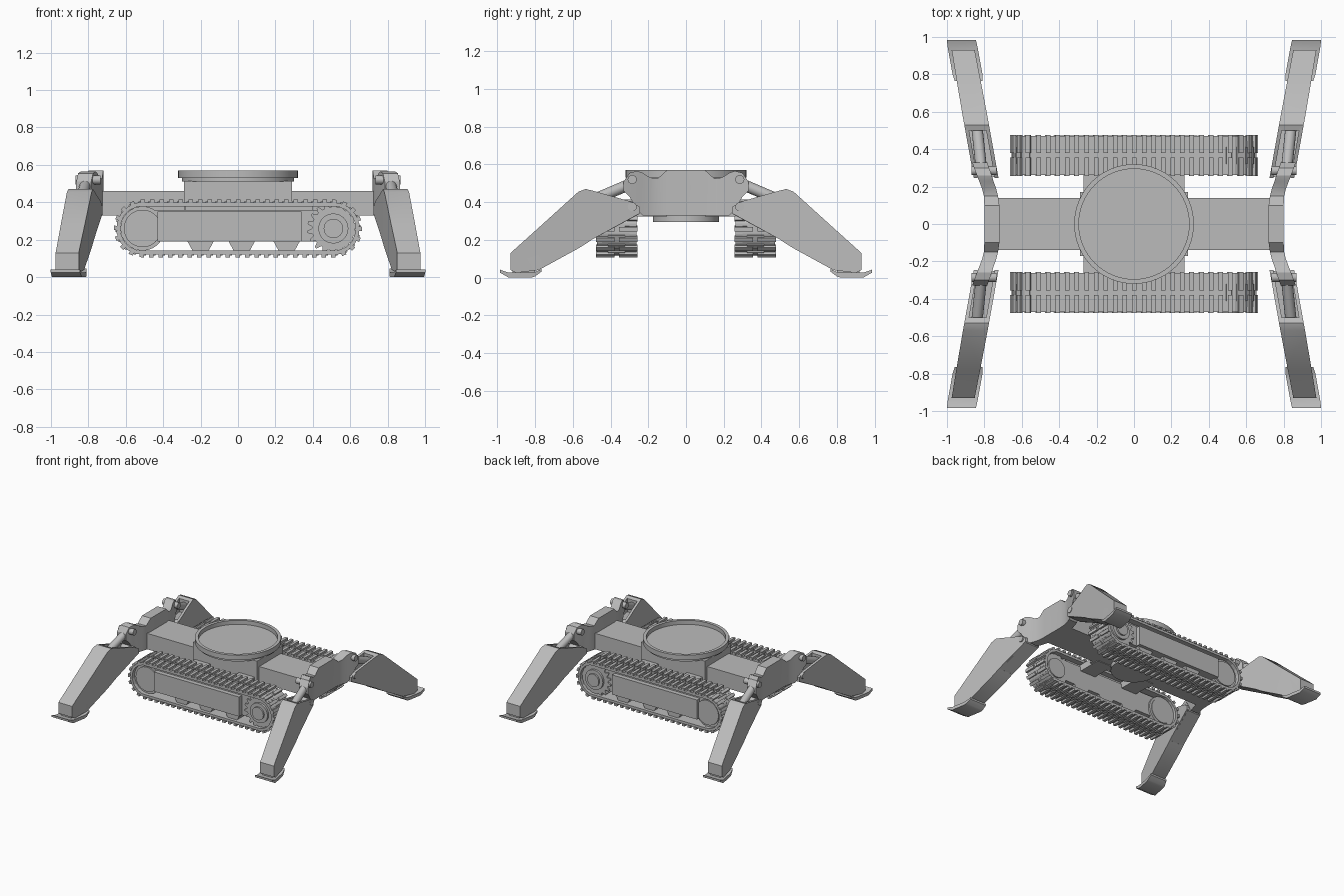
import bpy, bmesh, math
from mathutils import Matrix, Vector

cube = bpy.data.objects.get("Cube")
if cube:
    bpy.data.objects.remove(cube, do_unlink=True)

grey = bpy.data.materials.new("plain_grey")
grey.use_nodes = True
COLOUR = (0.5, 0.5, 0.5, 1)
grey.diffuse_color = COLOUR
grey.node_tree.nodes["Principled BSDF"].inputs["Base Color"].default_value = COLOUR


def finish(name, bm):
    bmesh.ops.recalc_face_normals(bm, faces=bm.faces)
    mesh = bpy.data.meshes.new(name)
    bm.to_mesh(mesh)
    bm.free()
    mesh.materials.append(grey)
    mesh.shade_smooth()
    mesh.set_sharp_from_angle(angle=math.radians(32))
    obj = bpy.data.objects.new(name, mesh)
    bpy.context.collection.objects.link(obj)
    return obj


def add_box(bm, lo, hi, frame=Matrix()):
    lo, hi = Vector(lo), Vector(hi)
    size = Matrix.Diagonal((*(hi - lo), 1))
    bmesh.ops.create_cube(bm, size=1, matrix=frame @ Matrix.Translation((lo + hi) / 2) @ size)


def box(name, lo, hi):
    bm = bmesh.new()
    add_box(bm, lo, hi)
    return finish(name, bm)


def rod(name, a, b, radius, sides=32):
    a, b = Vector(a), Vector(b)
    bm = bmesh.new()
    turn = (b - a).to_track_quat('Z', 'Y').to_matrix().to_4x4()
    bmesh.ops.create_cone(bm, cap_ends=True, segments=sides, radius1=radius, radius2=radius,
                          depth=(b - a).length, matrix=Matrix.Translation((a + b) / 2) @ turn)
    return finish(name, bm)


def loft(name, stations, sx=1, sy=1):
    """Join rectangular sections given as (y, low z, high z, centre x, half width)."""
    bm = bmesh.new()
    rings = []
    for y, lo, hi, cx, w in stations:
        rings.append([bm.verts.new((sx * x, sy * y, z)) for x, z in
                      ((cx - w, lo), (cx + w, lo), (cx + w, hi), (cx - w, hi))])
    for a, b in zip(rings, rings[1:]):
        for i in range(4):
            j = (i + 1) % 4
            bm.faces.new((a[i], a[j], b[j], b[i]))
    bm.faces.new(rings[0])
    bm.faces.new(rings[-1])
    return finish(name, bm)


def lathe(name, profile, sides=64):
    """Spin a closed (radius, z) profile around the vertical axis."""
    bm = bmesh.new()
    rings = []
    for k in range(sides):
        a = math.tau * k / sides
        rings.append([bm.verts.new((r * math.cos(a), r * math.sin(a), z)) for r, z in profile])
    for k in range(sides):
        a, b = rings[k], rings[(k + 1) % sides]
        for i in range(len(profile)):
            j = (i + 1) % len(profile)
            bm.faces.new((a[i], a[j], b[j], b[i]))
    return finish(name, bm)


def plate(name, outline, y0, y1):
    """Extrude an (x, z) outline along y."""
    bm = bmesh.new()
    face = bm.faces.new([bm.verts.new((x, y0, z)) for x, z in outline])
    new = bmesh.ops.extrude_face_region(bm, geom=[face])["geom"]
    bmesh.ops.translate(bm, vec=(0, y1 - y0, 0),
                        verts=[v for v in new if isinstance(v, bmesh.types.BMVert)])
    return finish(name, bm)


# Chassis and turntable
box("chassis_beam", (-.75, -.14, .33), (.75, .14, .46))
box("turntable_base", (-.29, -.17, .33), (.29, .17, .515))
rod("turntable_flange", (0, 0, .51), (0, 0, .537), .30, 64)
lathe("turntable_ring", [(.295, .53), (.32, .53), (.32, .57), (.295, .57)])
rod("underside_bearing", (0, 0, .295), (0, 0, .335), .175, 48)

# End brackets that carry the legs
HALF = [(.10, .33, .57, .76, .04), (.15, .33, .525, .765, .038), (.19, .33, .53, .775, .038),
        (.23, .33, .555, .79, .038), (.26, .36, .565, .80, .04), (.30, .43, .555, .815, .04),
        (.33, .46, .51, .825, .04)]
for sx, end in ((1, "left"), (-1, "right")):
    mirrored = [(-y, *rest) for y, *rest in reversed(HALF)]
    loft(end + "_end_bracket", mirrored + HALF, sx)


# Legs, mirrored into four corners
def lean(y):
    return .80 + .18 * (y - .3)


def section(y, lo, hi, w, shift=0):
    return (y, lo, hi, lean(y) + shift, w)


for sx, side in ((1, "left"), (-1, "right")):
    for sy, end in ((-1, "front"), (1, "back")):
        tag = end + "_" + side
        loft(tag + "_leg", [section(.50, .20, .46, .066), section(.53, .18, .47, .066),
                            section(.57, .155, .455, .066), section(.78, .04, .265, .064),
                            section(.90, .025, .157, .062), section(.93, .04, .13, .062)], sx, sy)
        for shift, where in ((-.056, "inner"), (.056, "outer")):
            loft(tag + "_leg_cheek_" + where,
                 [section(.245, .34, .375, .01, shift), section(.30, .31, .405, .01, shift),
                  section(.51, .195, .465, .01, shift)], sx, sy)
        loft(tag + "_leg_floor", [section(.25, .335, .36, .055), section(.51, .195, .35, .055)], sx, sy)
        # Ram and hinge pins
        rod(tag + "_leg_ram", (sx * .815, sy * .285, .50), (sx * .84, sy * .52, .40), .03, 16)
        for z, label in ((.52, "upper"), (.375, "lower")):
            rod(tag + "_pin_" + label, (sx * .735, sy * .285, z), (sx * .87, sy * .285, z), .024, 16)
        # Foot pad with upturned ends
        loft(tag + "_foot_pad", [section(.765, .032, .046, .075), section(.80, .006, .03, .08),
                                 section(.82, 0, .026, .08), section(.94, 0, .026, .08),
                                 section(.985, .026, .042, .078)], sx, sy)
        loft(tag + "_ankle", [section(.80, .02, .07, .045), section(.92, .02, .07, .045)], sx, sy)

# Crawler tracks
REACH, MID, RADIUS = .51, .26, .132
STRAIGHT, ARC = 2 * REACH, math.pi * RADIUS
TOTAL = 2 * (STRAIGHT + ARC)


def belt_frame(s):
    """Matrix on the belt path: local x runs along it, local z points outwards."""
    s %= TOTAL
    flip = s >= TOTAL / 2
    s -= TOTAL / 2 if flip else 0
    if s < STRAIGHT:
        x, z, a = s - REACH, RADIUS, 0
    else:
        a = (s - STRAIGHT) / RADIUS
        x, z = REACH + RADIUS * math.sin(a), RADIUS * math.cos(a)
    half = Matrix.Rotation(math.pi if flip else 0, 4, 'Y')
    return Matrix.Translation((0, 0, MID)) @ half @ Matrix.Translation((x, 0, z)) @ Matrix.Rotation(a, 4, 'Y')


def gear(cx, r0, r1, teeth):
    pts = []
    for i in range(teeth * 4):
        r = r1 if i % 4 in (1, 2) else r0
        a = math.tau * i / (teeth * 4)
        pts.append((cx + r * math.cos(a), MID + r * math.sin(a)))
    return pts


LINKS = 56
for sy, side in ((-1, "front"), (1, "back")):
    ya, yb = sorted((sy * .257, sy * .477))
    centre = (ya + yb) / 2
    bm = bmesh.new()
    step = TOTAL / LINKS
    for i in range(LINKS):
        frame = belt_frame(i * step)
        add_box(bm, (-.028, ya + .006, -.014), (.028, yb - .006, .006), frame)
        add_box(bm, (-.012, ya, .004), (.012, centre - .012, .022), frame)
        add_box(bm, (-.012, centre + .012, .004), (.012, yb, .022), frame)
        add_box(bm, (-.022, centre - .045, .004), (.006, centre + .045, .013), frame)
    finish(side + "_track_belt", bm)

    # Frame, cover and mounting arms
    box(side + "_track_frame", (-.51, min(sy * .30, sy * .435), .19), (.46, max(sy * .30, sy * .435), .36))
    box(side + "_track_top_rail", (-.28, min(sy * .31, sy * .42), .35), (.40, max(sy * .31, sy * .42), .385))
    box(side + "_track_cover", (-.43, min(sy * .43, sy * .472), .19), (.34, max(sy * .43, sy * .472), .35))
    for x, label in ((-.2, "right"), (.2, "left")):
        box(side + "_track_mount_" + label, (x - .07, min(sy * .1, sy * .32), .325),
            (x + .07, max(sy * .1, sy * .32), .38))
    # Bottom rollers
    for n, x in enumerate((-.2, .02, .26)):
        outline = [(x - .075, .2), (x - .045, .145), (x - .02, .13), (x + .02, .13),
                   (x + .045, .145), (x + .075, .2)]
        plate(side + "_roller_" + str(n + 1), outline, sy * .30, sy * .445)
    # Idler wheel and toothed drive sprocket
    rod(side + "_idler_wheel", (-REACH, sy * .285, MID), (-REACH, sy * .44, MID), .118, 40)
    rod(side + "_idler_hub", (-REACH, sy * .28, MID), (-REACH, sy * .452, MID), .10, 40)
    plate(side + "_sprocket", gear(REACH, .115, .14, 18), sy * .30, sy * .445)
    rod(side + "_sprocket_hub", (REACH, sy * .29, MID), (REACH, sy * .462, MID), .08, 32)
    rod(side + "_sprocket_cap", (REACH, sy * .29, MID), (REACH, sy * .475, MID), .052, 24)
